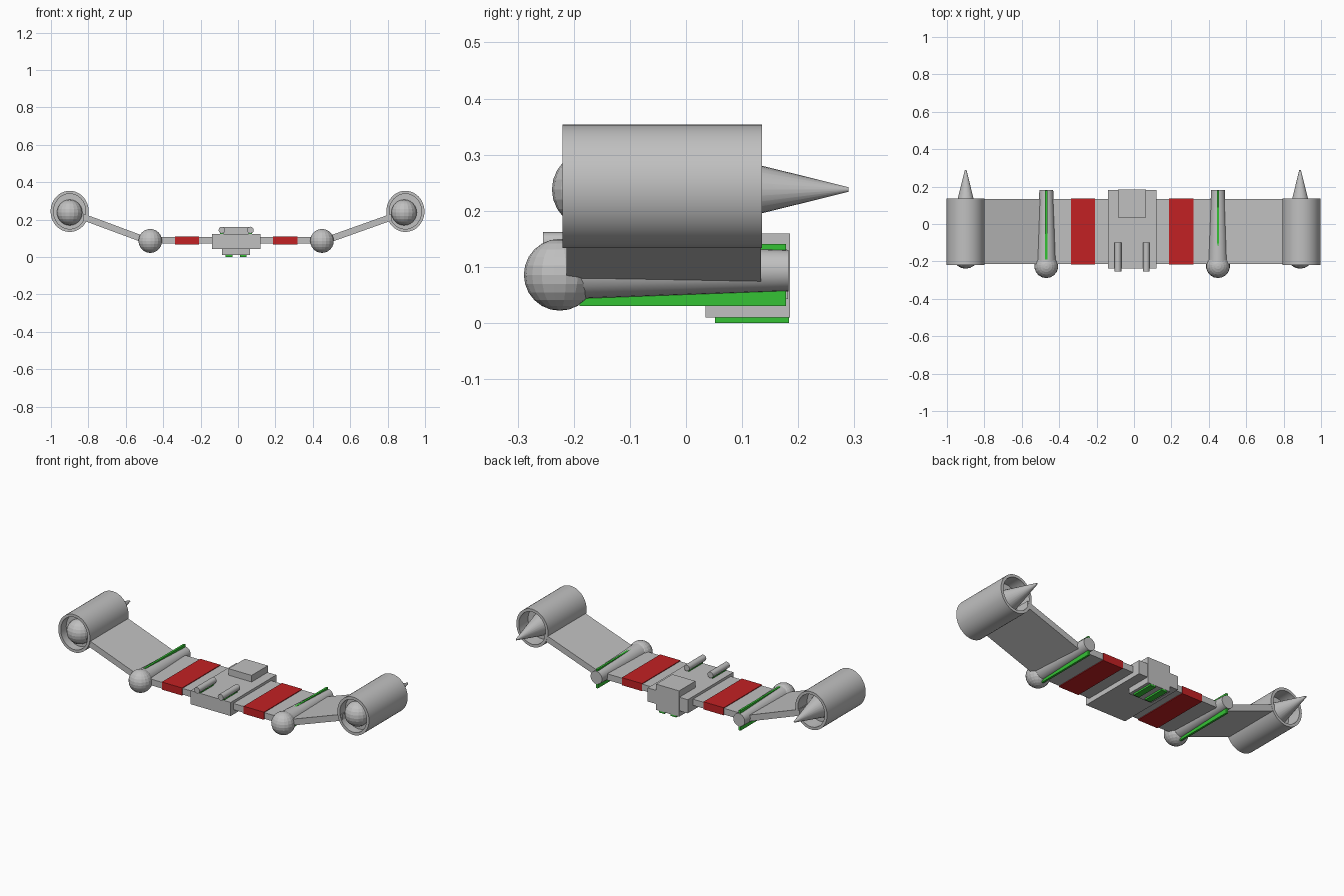
import bpy, bmesh, math
from mathutils import Matrix, Vector

if "Cube" in bpy.data.objects:
    bpy.data.objects.remove(bpy.data.objects["Cube"], do_unlink=True)


def material(name, rgb):
    m = bpy.data.materials.new(name)
    m.use_nodes = True
    m.diffuse_color = (*rgb, 1)
    m.node_tree.nodes["Principled BSDF"].inputs["Base Color"].default_value = (*rgb, 1)
    return m


GREY = material("hull grey", (0.53, 0.53, 0.53))
RED = material("stripe red", (0.54, 0.015, 0.017))
GREEN = material("glow green", (0.035, 0.54, 0.035))
ALONG_Y = Matrix.Rotation(-math.pi / 2, 4, 'X')   # turns local z to +y


def finish(name, bm, mat, smooth=False):
    bmesh.ops.recalc_face_normals(bm, faces=bm.faces)
    mesh = bpy.data.meshes.new(name)
    bm.to_mesh(mesh)
    bm.free()
    mesh.materials.append(mat)
    ob = bpy.data.objects.new(name, mesh)
    bpy.context.collection.objects.link(ob)
    if smooth:
        bpy.ops.object.select_all(action='DESELECT')
        ob.select_set(True)
        bpy.context.view_layer.objects.active = ob
        bpy.ops.object.shade_smooth_by_angle(angle=math.radians(35))
    return ob


def box(name, x, y, z, mat=GREY):
    """Block given by its ranges along x, y and z."""
    bm = bmesh.new()
    bmesh.ops.create_cube(bm, size=1)
    for v in bm.verts:
        v.co = Vector([(a + b) / 2 + c * (b - a) for (a, b), c in zip((x, y, z), v.co)])
    return finish(name, bm, mat)


def rod(name, x, z, y, r_front, r_back, sides=16, squash=1):
    """Tapered cylinder running front to back."""
    bm = bmesh.new()
    place = (Matrix.Translation((x, sum(y) / 2, z))
             @ Matrix.Diagonal((squash, 1, 1, 1)) @ ALONG_Y)
    bmesh.ops.create_cone(bm, cap_ends=True, segments=sides, radius1=r_front,
                          radius2=r_back, depth=y[1] - y[0], matrix=place)
    return finish(name, bm, GREY, True)


def ball(name, x, y, z, r):
    bm = bmesh.new()
    bmesh.ops.create_uvsphere(bm, u_segments=18, v_segments=12, radius=r,
                              matrix=Matrix.Translation((x, y, z)))
    return finish(name, bm, GREY)


def tube(name, x, z, y, outer, wall, sides=40):
    """Open oval tube, given by outer half width and half height."""
    bm = bmesh.new()
    profile = [(0, y[0]), (0, y[1]), (wall, y[1]), (wall, y[0])]
    rings = []
    for inset, depth in profile:
        rings.append([bm.verts.new((x + (outer[0] - inset) * math.cos(a), depth,
                                    z + (outer[1] - inset) * math.sin(a)))
                      for a in (2 * math.pi * i / sides for i in range(sides))])
    for k in range(4):
        a, b = rings[k], rings[(k + 1) % 4]
        for i in range(sides):
            j = (i + 1) % sides
            bm.faces.new((a[i], a[j], b[j], b[i]))
    return finish(name, bm, GREY, True)


def panel(name, start, end, y, thick):
    """Slanted plate between two points of the front plane."""
    bm = bmesh.new()
    h = thick / 2
    outline = [(start[0], start[1] - h), (end[0], end[1] - h),
               (end[0], end[1] + h), (start[0], start[1] + h)]
    face = bm.faces.new([bm.verts.new((px, y[0], pz)) for px, pz in outline])
    out = bmesh.ops.extrude_face_region(bm, geom=[face])
    for v in out["geom"]:
        if isinstance(v, bmesh.types.BMVert):
            v.co.y = y[1]
    return finish(name, bm, GREY)


CX = -0.01          # the hull sits slightly off centre
CHORD = (-0.213, 0.134)

# Central hull, rear block and inner wing
box("hull", (CX - 0.129, CX + 0.129), (-0.237, 0.182), (0.043, 0.122))
box("rear_block", (CX - 0.075, CX + 0.073), (0.035, 0.185), (0.01, 0.16))
box("inner_wing", (CX - 0.45, CX + 0.45), CHORD, (0.071, 0.107))

for side, word in ((-1, "right"), (1, "left")):
    # Red wing bands
    a, b = sorted((CX + side * 0.198, CX + side * 0.328))
    box(word + "_wing_band", (a, b), (-0.217, 0.136), (0.067, 0.111), RED)

    # Top guns on green mounts
    gx = CX + side * 0.076
    rod(word + "_gun", gx, 0.144, (-0.255, -0.1), 0.018, 0.018, 12)
    box(word + "_gun_mount", (gx - 0.009, gx + 0.009), (-0.236, -0.11), (0.118, 0.13), GREEN)

    # Green vents under the rear block
    vx = CX + side * 0.038
    box(word + "_vent", (vx - 0.018, vx + 0.018), (0.052, 0.184), (0, 0.012), GREEN)

    # Wing pod with ball nose and green fin
    px = CX + side * 0.459
    ball(word + "_pod_nose", px, -0.225, 0.086, 0.064)
    rod(word + "_pod", px, 0.0935, (-0.22, 0.183), 0.052, 0.037, 20)
    box(word + "_pod_fin", (px - 0.006, px + 0.006), (-0.19, 0.178),
        (0.03, 0.141 if side > 0 else 0.146), GREEN)

    # Raised outer wing
    nx = 0.895 if side > 0 else -0.9
    panel(word + "_outer_wing", (px, 0.081), (nx - side * 0.075, 0.213), CHORD, 0.037)

    # Engine: oval tube, core, ball intake and tail cone
    ex = 0.888 if side > 0 else -0.9
    tube(word + "_engine_shell", nx, 0.244, (-0.22, 0.135), (0.102, 0.11), 0.016)
    rod(word + "_engine_core", nx, 0.244, (-0.17, 0.05), 0.098, 0.098, 40, 0.92)
    ball(word + "_engine_intake", ex, -0.17, 0.238, 0.069)
    rod(word + "_tail_cone", ex, 0.238, (0.04, 0.29), 0.066, 0.004, 24)
